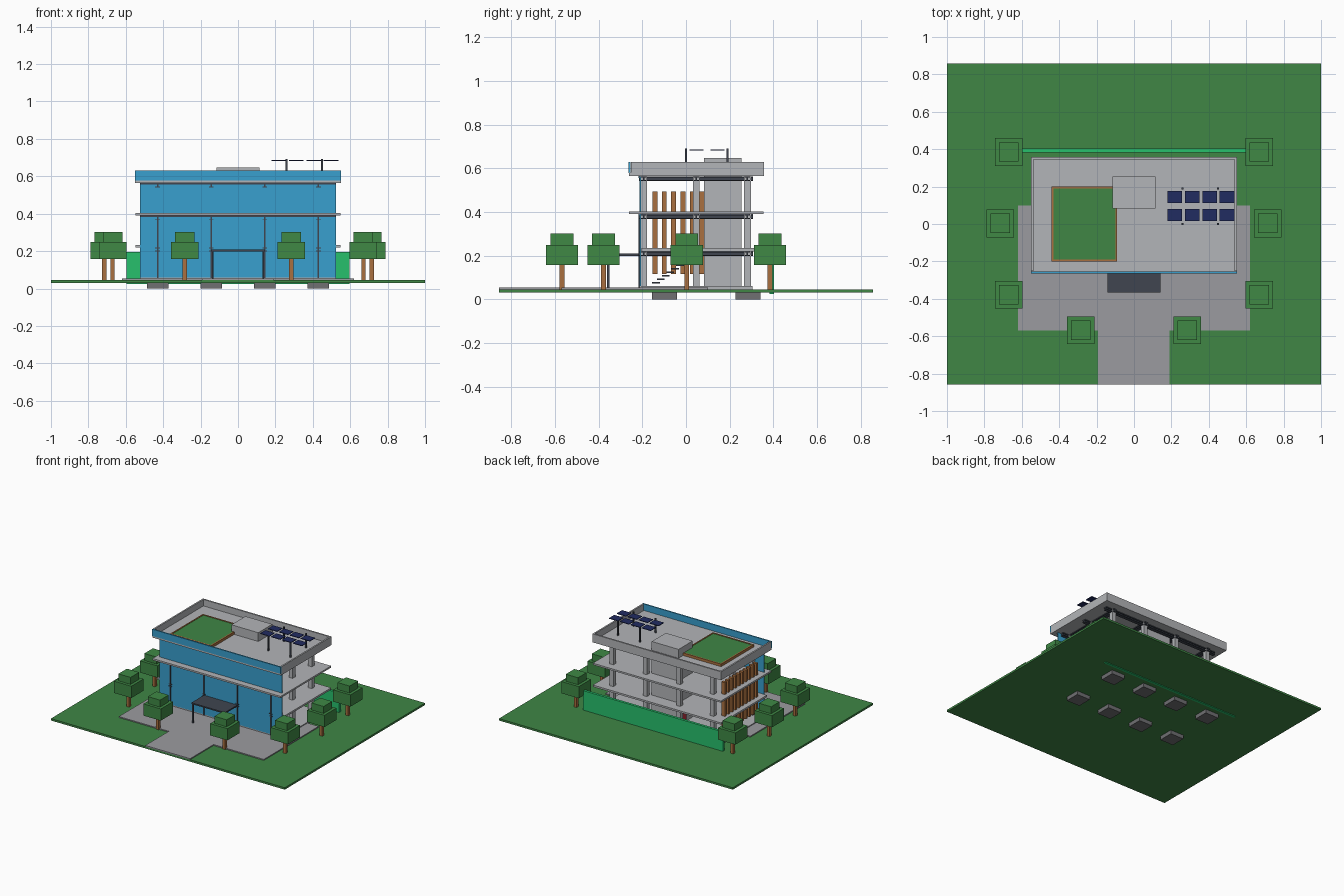
import bpy


def material(name, r, g, b):
    m = bpy.data.materials.new(name)
    m.diffuse_color = (r, g, b, 1)
    return m


GRASS = material("grass", 0.05, 0.24, 0.06)
LEAF = material("leaf", 0.05, 0.25, 0.06)
HEDGE = material("hedge", 0.02, 0.53, 0.15)
GLASS = material("glass", 0.04, 0.35, 0.62)
WOOD = material("wood", 0.40, 0.16, 0.05)
STEEL = material("steel", 0.05, 0.06, 0.08)
PANEL = material("solar_blue", 0.015, 0.025, 0.12)
PAVING = material("paving", 0.33, 0.33, 0.35)
CONCRETE = material("concrete", 0.45, 0.46, 0.48)
FOOTING = material("footing", 0.16, 0.16, 0.17)
RED = material("red", 0.5, 0.03, 0.05)


def boxes(name, spans, mat):
    """One object made of boxes given as (x0, x1, y0, y1, z0, z1)."""
    verts, faces = [], []
    for x0, x1, y0, y1, z0, z1 in spans:
        n = len(verts)
        verts += [(x, y, z) for z in (z0, z1)
                  for x, y in ((x0, y0), (x1, y0), (x1, y1), (x0, y1))]
        faces += [(n + 3, n + 2, n + 1, n), (n + 4, n + 5, n + 6, n + 7)]
        faces += [(n + i, n + (i + 1) % 4, n + 4 + (i + 1) % 4, n + 4 + i) for i in range(4)]
    mesh = bpy.data.meshes.new(name)
    mesh.from_pydata(verts, [], faces)
    mesh.materials.append(mat)
    ob = bpy.data.objects.new(name, mesh)
    bpy.context.collection.objects.link(ob)
    return ob


def around(x, y, w, d, z0, z1):
    """Box span centred on x, y."""
    return (x - w / 2, x + w / 2, y - d / 2, y + d / 2, z0, z1)


COLS = (-0.43, -0.143, 0.143, 0.43)
ROWS = (-0.194, 0.047, 0.281)

# Site
boxes("lawn", [(-1, 1, -0.857, 0.857, 0.03, 0.045)], GRASS)
boxes("forecourt", [(-0.62, 0.62, -0.57, 0.1, 0.045, 0.053)], PAVING)
boxes("entry_path", [(-0.193, 0.19, -0.857, -0.57, 0.045, 0.053)], PAVING)
boxes("hedge", [(-0.597, 0.597, 0.383, 0.403, 0.025, 0.195)], HEDGE)
boxes("footings", [around(x, y, 0.115, 0.115, 0, 0.03)
                   for x in COLS for y in (-0.098, 0.285)], FOOTING)

# Trees: trunk and two stacked square crowns
for i, (x, y) in enumerate(((0.67, 0.385), (0.715, 0.003), (0.67, -0.378), (0.285, -0.568))):
    for side, s in (("left", -1), ("right", 1)):
        boxes(f"tree_trunk_{side}_{i}", [around(s * x, y, 0.022, 0.022, 0.045, 0.16)], WOOD)
        boxes(f"tree_crown_{side}_{i}", [around(s * x, y, 0.148, 0.148, 0.157, 0.248),
                                         around(s * x, y, 0.104, 0.104, 0.248, 0.302)], LEAF)

# Slabs, columns and service core
boxes("ground_floor", [(-0.525, 0.525, -0.212, 0.305, 0.045, 0.06)], CONCRETE)
boxes("first_floor", [(-0.548, 0.548, -0.205, 0.356, 0.22, 0.234)], CONCRETE)
boxes("second_floor", [(-0.548, 0.548, -0.262, 0.356, 0.39, 0.403)], CONCRETE)
boxes("roof_slab", [(-0.55, 0.55, -0.262, 0.358, 0.565, 0.58)], CONCRETE)
boxes("columns", [around(x, y, 0.032, 0.032, 0.05, 0.566) for x in COLS for y in ROWS], CONCRETE)
boxes("service_core", [(-0.115, 0.115, 0.083, 0.255, 0.055, 0.648)], CONCRETE)
boxes("core_door", [(-0.122, -0.115, 0.17, 0.245, 0.06, 0.17)], RED)

# Steel I-beams in both directions under each slab
for level, top in enumerate((0.22, 0.39, 0.563)):
    parts = []
    for w, z0, z1 in ((0.026, top - 0.005, top), (0.008, top - 0.017, top - 0.005),
                      (0.026, top - 0.022, top - 0.017)):
        parts += [around(x, 0.045, w, 0.522, z0, z1) for x in COLS]
        parts += [around(0, y, 1.0, w, z0, z1) for y in ROWS]
    boxes(f"beams_{level}", parts, STEEL)

# Glass front with steel mullions and rails
boxes("glass_front", [(-0.524, 0.524, -0.212, -0.206, 0.055, 0.563)], GLASS)
boxes("mullions", [around(x, -0.213, 0.008, 0.008, 0.055, 0.39) for x in COLS], STEEL)
boxes("glass_rails", [(-0.524, 0.524, -0.217, -0.211, z, z + 0.008)
                      for z in (0.383, 0.556)], STEEL)

# Entrance canopy
boxes("canopy", [(-0.143, 0.143, -0.365, -0.212, 0.199, 0.209)], STEEL)
boxes("canopy_posts", [around(s * 0.135, -0.356, 0.01, 0.01, 0.05, 0.2) for s in (-1, 1)], STEEL)

# Staircase of open treads up to the core
boxes("stair_treads", [(0.0, 0.1, -0.155 + 0.022 * i, -0.12 + 0.022 * i,
                        0.072 + 0.016 * i, 0.079 + 0.016 * i) for i in range(10)], STEEL)

# Timber fins on the left side
boxes("timber_fins", [around(-0.495, 0.05 + 0.0427 * (i - 4.5), 0.03, 0.022, 0.115, 0.495)
                      for i in range(10)], WOOD)

# Parapet: solid on three sides, glass at the front
boxes("parapet", [(-0.55, -0.538, -0.252, 0.358, 0.57, 0.63),
                  (0.538, 0.55, -0.252, 0.358, 0.57, 0.63),
                  (-0.538, 0.538, 0.346, 0.358, 0.57, 0.63)], CONCRETE)
boxes("glass_parapet", [(-0.55, 0.55, -0.264, -0.254, 0.578, 0.63)], GLASS)

# Roof garden with timber edging
boxes("garden_edging", [(-0.44, -0.43, -0.2, 0.2, 0.58, 0.6),
                        (-0.1, -0.09, -0.2, 0.2, 0.58, 0.6),
                        (-0.43, -0.1, -0.2, -0.19, 0.58, 0.6),
                        (-0.43, -0.1, 0.19, 0.2, 0.58, 0.6)], WOOD)
boxes("roof_garden", [(-0.43, -0.1, -0.19, 0.19, 0.58, 0.597)], GRASS)

# Solar array on four posts
boxes("solar_panels", [around(0.218 + 0.093 * i, y, 0.078, 0.064, 0.681, 0.686)
                       for i in range(4) for y in (0.048, 0.144)], PANEL)
boxes("solar_posts", [around(x, y, 0.01, 0.01, 0.58, 0.692)
                      for x in (0.26, 0.45) for y in (0.0, 0.19)], STEEL)
